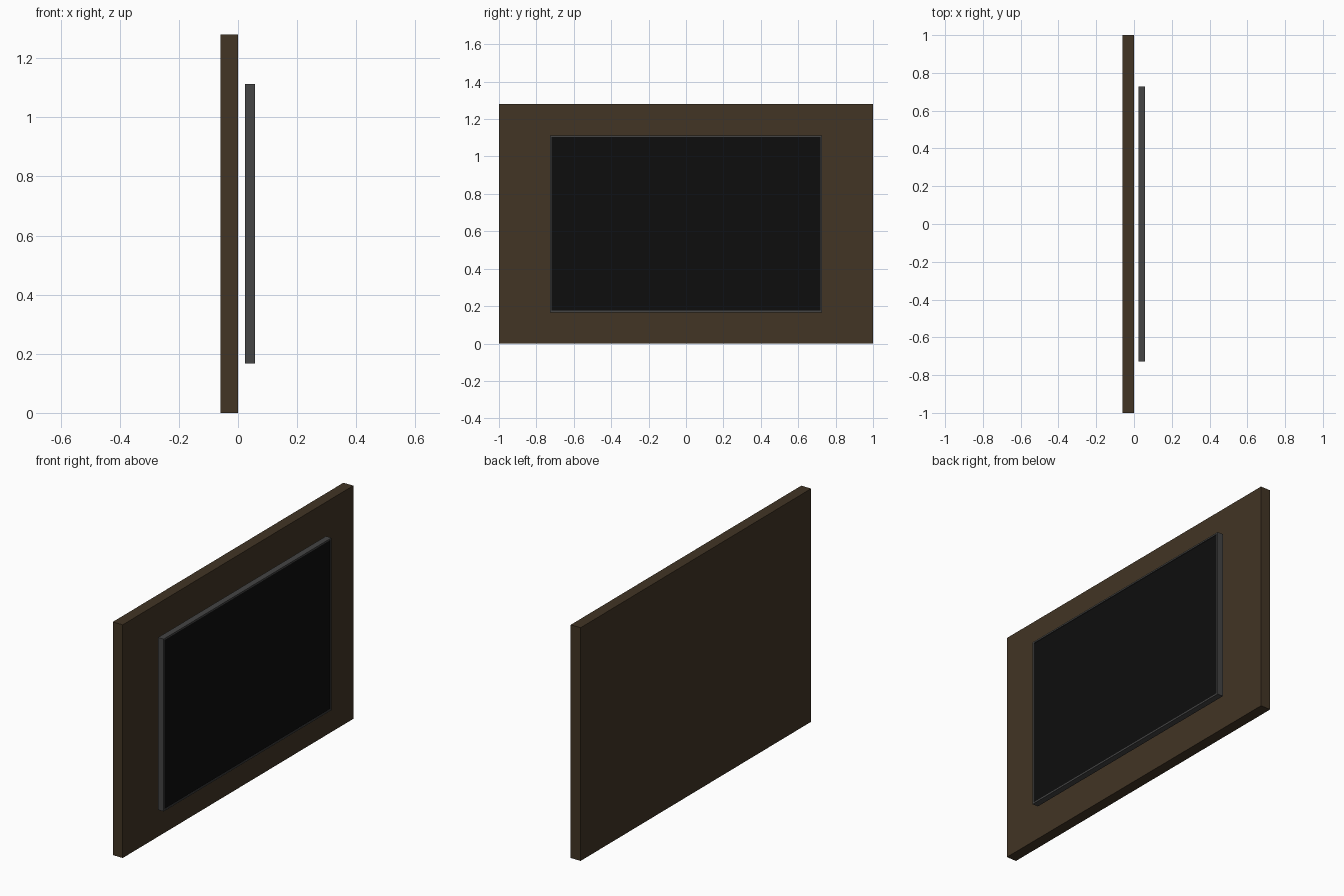
import bpy, bmesh
from mathutils import Vector

if "Cube" in bpy.data.objects:
    bpy.data.objects.remove(bpy.data.objects["Cube"])


def material(name, rgb):
    m = bpy.data.materials.new(name)
    m.diffuse_color = (*rgb, 1)
    m.use_nodes = True
    m.node_tree.nodes["Principled BSDF"].inputs["Base Color"].default_value = m.diffuse_color
    return m


brown = material("dark brown", (0.054, 0.035, 0.018))
grey = material("charcoal grey", (0.058, 0.058, 0.058))
black = material("screen black", (0.004, 0.004, 0.004))


def box(name, lo, hi, mats, inset=0, recess=0):
    """Box between two corners; optionally inset its +x face as a recessed panel."""
    lo, hi = Vector(lo), Vector(hi)
    bm = bmesh.new()
    bmesh.ops.create_cube(bm, size=1)
    for v in bm.verts:
        v.co = (lo + hi) / 2 + v.co * (hi - lo)
    bm.normal_update()
    if inset:
        face = max(bm.faces, key=lambda f: f.normal.x)
        bmesh.ops.inset_region(bm, faces=[face], thickness=inset)
        # step the inner face back with its own walls
        bmesh.ops.inset_region(bm, faces=[face], thickness=0.0005, depth=-recess)
        face.material_index = 1
    me = bpy.data.meshes.new(name)
    bm.to_mesh(me)
    bm.free()
    for m in mats:
        me.materials.append(m)
    ob = bpy.data.objects.new(name, me)
    bpy.context.collection.objects.link(ob)
    return ob


# Wall board behind the screen
box("back_board", (-0.06, -1, 0), (0, 1, 1.28), [brown])

# Floating display: grey casing with a slightly recessed black screen
box("display", (0.024, -0.728, 0.167), (0.058, 0.728, 1.113),
    [grey, black], inset=0.012, recess=0.003)
